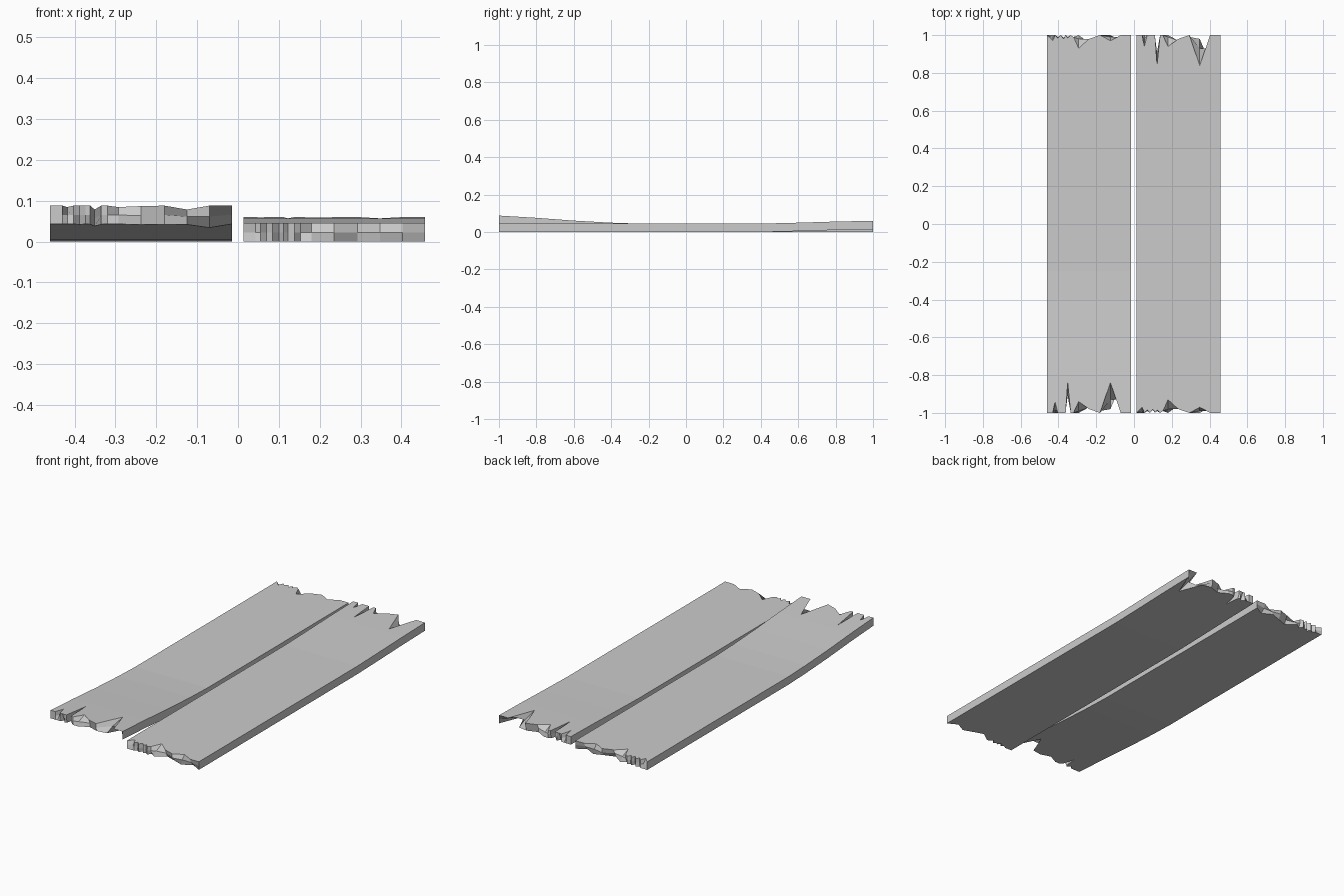
import bpy, bmesh

if "Cube" in bpy.data.objects:
    bpy.data.objects.remove(bpy.data.objects["Cube"])

THICK = 0.045
# stations across one board, measured from its left edge
XS = [0, .03, .042, .057, .072, .087, .098, .109, .125, .14, .167, .222, .28, .335, .39, .445]
# splinter depth at each station: top, middle and bottom edge of the badly torn end
TORN = [(0, 0, 0), (0, 0, 0), (.06, .02, 0), (0, 0, 0), (0, .01, .02), (0, 0, 0), (0, 0, .01),
        (.16, .14, .09), (0, 0, .01), (0, 0, 0), (.06, .01, 0), (.02, .03, .03), (0, .0, .01),
        (.16, .07, .02), (0, .07, .15), (0, 0, 0)]
# the lightly worn end
WORN = [(0, 0, 0), (.03, .01, 0), (0, 0, 0), (.015, .015, .01), (0, 0, 0), (.02, .015, .02),
        (0, 0, 0), (.015, .01, .01), (0, 0, 0), (.01, .01, .02), (.07, .02, 0), (.02, .03, .04),
        (0, 0, .02), (.03, .01, 0), (0, .01, .03), (0, 0, 0)]


def lift_at(y, curve):
    """Warp height at y, linear between the curve points."""
    for (y0, z0), (y1, z1) in zip(curve, curve[1:]):
        if y <= y1:
            t = (y - y0) / (y1 - y0)
            return z0 + (z1 - z0) * t
    return curve[-1][1]


def make_board(name, x0, flip, curve):
    bm = bmesh.new()
    s = -1 if flip else 1
    inner = [-.8, -.6, -.4, -.25, .25, .4, .6, .8]
    loops = []
    for x, torn, worn in zip(XS, TORN, WORN):
        # closed loop: top from torn to worn end, down, and back underneath
        top = [(-1 + torn[0], 1)] + [(y, 1) for y in inner] + [(1 - worn[0], 1)]
        bottom = [(1 - worn[2], 0)] + [(y, 0) for y in reversed(inner)] + [(-1 + torn[2], 0)]
        pts = top + [(1 - worn[1], .5)] + bottom + [(-1 + torn[1], .5)]
        loops.append([bm.verts.new((x0 + x, s * y, lift_at(s * y, curve) + h * THICK))
                      for y, h in pts])
    n = len(loops[0])
    for a, b in zip(loops, loops[1:]):
        for i in range(n):
            j = (i + 1) % n
            bm.faces.new((a[i], a[j], b[j], b[i]))
    # straight long edges
    bm.faces.new(loops[0])
    bm.faces.new(loops[-1])
    bmesh.ops.recalc_face_normals(bm, faces=bm.faces)
    mesh = bpy.data.meshes.new(name)
    bm.to_mesh(mesh)
    bm.free()
    obj = bpy.data.objects.new(name, mesh)
    bpy.context.collection.objects.link(obj)
    return obj


# left board: torn end at the front, curling up strongly
make_board("left_board", -.46, False,
           [(-1, .043), (-.8, .031), (-.6, .016), (-.4, .005), (-.25, 0), (1, 0)])
# right board: same board turned end for end, back curling slightly
make_board("right_board", .013, True,
           [(-1, 0), (.4, 0), (.6, .005), (.8, .011), (1, .015)])
